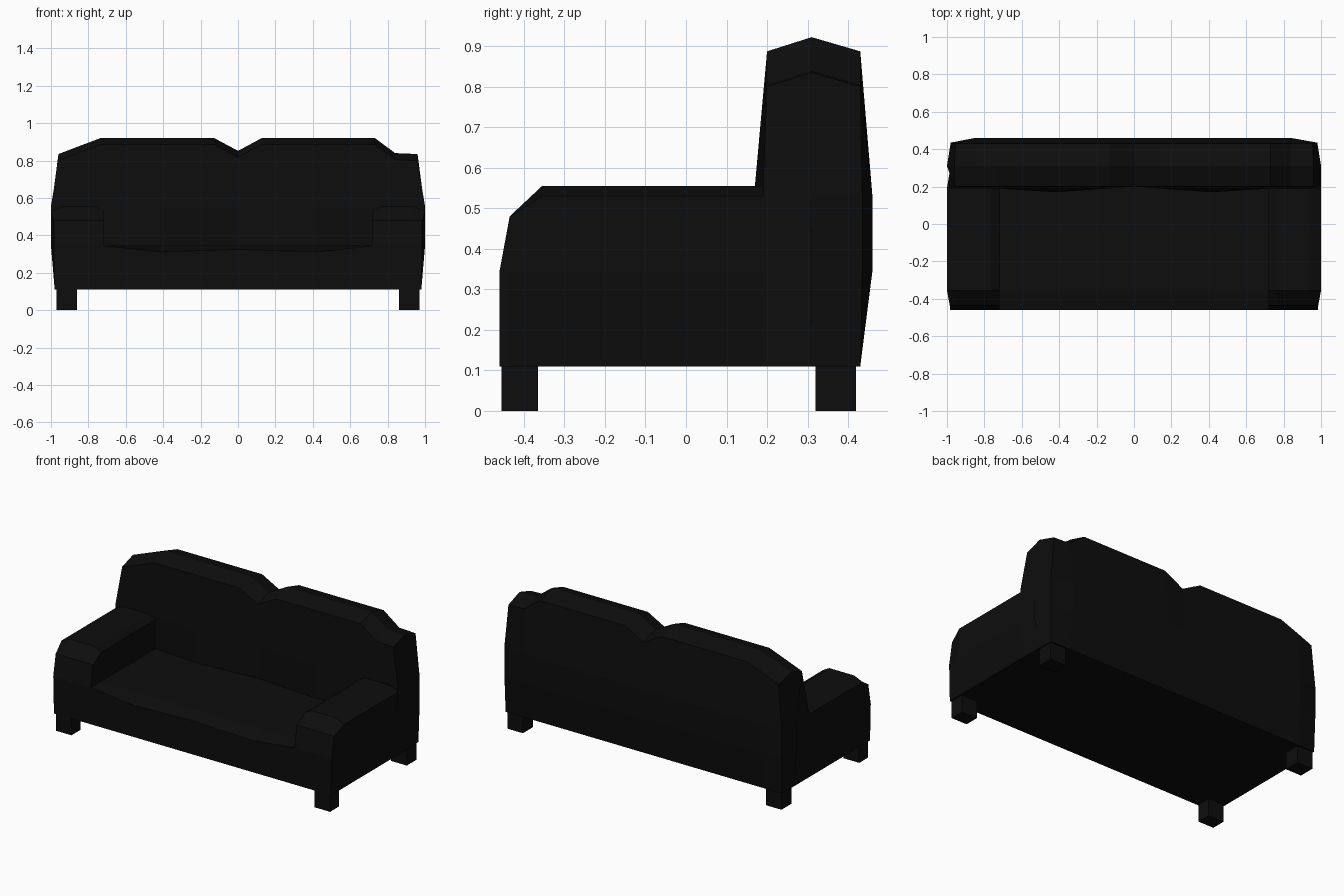
import bpy, bmesh

if "Cube" in bpy.data.objects:
    bpy.data.objects.remove(bpy.data.objects["Cube"])

mat = bpy.data.materials.new("black_fabric")
mat.diffuse_color = (0.004, 0.004, 0.004, 1)
mat.use_nodes = True
mat.node_tree.nodes["Principled BSDF"].inputs["Base Color"].default_value = mat.diffuse_color


def finish(bm, name):
    bmesh.ops.remove_doubles(bm, verts=bm.verts, dist=0.0005)
    bmesh.ops.recalc_face_normals(bm, faces=bm.faces)
    mesh = bpy.data.meshes.new(name)
    bm.to_mesh(mesh)
    bm.free()
    mesh.materials.append(mat)
    obj = bpy.data.objects.new(name, mesh)
    bpy.context.collection.objects.link(obj)
    return obj


def loft(name, rings):
    """Skin a row of equal-length rings and cap both ends."""
    bm = bmesh.new()
    rows = [[bm.verts.new(p) for p in ring] for ring in rings]
    n = len(rows[0])
    for a, b in zip(rows, rows[1:]):
        for i in range(n):
            j = (i + 1) % n
            bm.faces.new((a[i], a[j], b[j], b[i]))
    bm.faces.new(rows[0])
    bm.faces.new(rows[-1])
    return finish(bm, name)


def box(name, x, y, z):
    loft(name, [[(px, y[0], z[0]), (px, y[1], z[0]), (px, y[1], z[1]), (px, y[0], z[1])]
                for px in x])


# Backrest: side profile carried along x, with two-step chamfered ends
def back_ring(xs, front, h, back=0.46, low=0.43, crest=0.43):
    yz = [(0.19, 0.11), (front, 0.345), (front, 0.555), (0.20, h - 0.035), (0.31, h),
          (crest, h - 0.035 if crest > 0.32 else h), (back, 0.53), (back, 0.345), (low, 0.11)]
    return [(x, y, z) for x, (y, z) in zip(xs, yz)]


def back_end(s):
    outer = [.98, 1, 1, .96, .96, .96, 1, 1, .98]
    inner = [.98, 1, 1, .96, .96, .955, .98, .98, .975]
    return [back_ring([s * x for x in outer], 0.19, 0.835, 0.31, 0.31, 0.31),
            back_ring([s * x for x in inner], 0.19, 0.835, 0.435)]


stations = [(-.85, .19, .877), (-.73, .19, .922), (-.42, .17, .922), (-.13, .19, .922),
            (0, .20, .852), (.13, .19, .922), (.42, .17, .922), (.73, .19, .922), (.84, .19, .84)]
loft("backrest", back_end(-1)
     + [back_ring([x] * 9, f, h) for x, f, h in stations]
     + back_end(1)[::-1])

# Seat and base, front edge dipping at each cushion
seat = [(-.72, .345), (-.42, .312), (0, .325), (.42, .312), (.72, .345)]
loft("seat", [[(x, -.46, .11), (x, -.46, zf), (x, -.36, .345), (x, .20, .345), (x, .20, .11)]
              for x, zf in seat])

# Arms: crowned section with a sloped front, and the four legs
for s, side in ((-1, "left"), (1, "right")):
    rings = []
    for y, xo, top, peak in ((-.46, .985, .345, .345), (-.435, .985, .48, .48),
                             (-.355, 1, .53, .555), (.19, 1, .53, .555)):
        sec = [(.72, .11), (.72, top), (.765, peak), (.94, peak), (xo, top), (xo, .345), (.98, .11)]
        rings.append([(s * x, y, z) for x, z in sec])
    loft(side + "_arm", rings)
    box(side + "_front_leg", (s * .86, s * .97), (-.455, -.365), (0, .12))
    box(side + "_back_leg", (s * .86, s * .97), (.32, .42), (0, .12))
